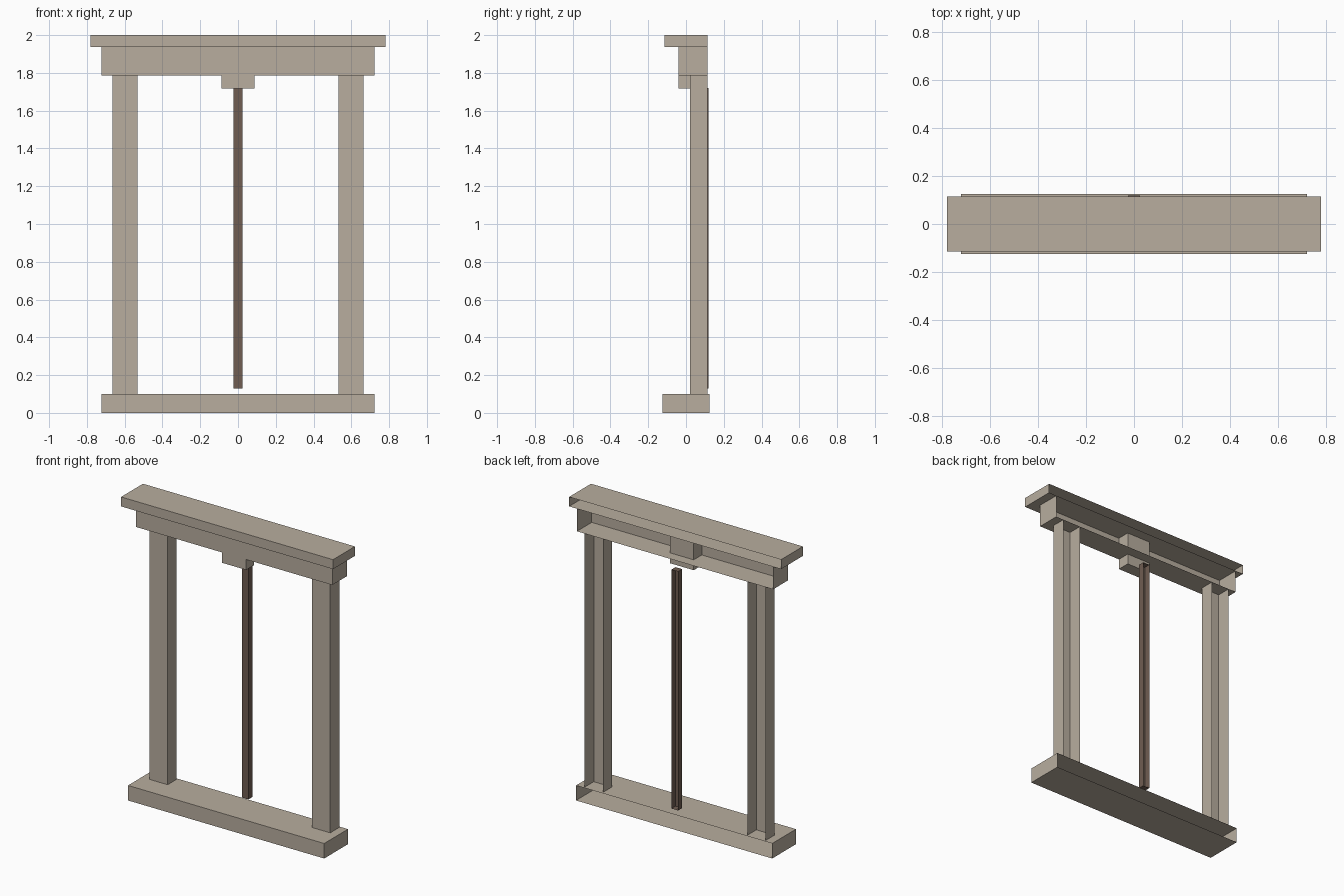
import bpy, bmesh

if "Cube" in bpy.data.objects:
    bpy.data.objects.remove(bpy.data.objects["Cube"])


def material(name, rgb):
    m = bpy.data.materials.new(name)
    m.diffuse_color = (*rgb, 1.0)
    m.use_nodes = True
    m.node_tree.nodes["Principled BSDF"].inputs["Base Color"].default_value = m.diffuse_color
    return m


stone = material("warm stone", (0.48, 0.42, 0.345))
wood = material("dark brown wood", (0.16, 0.11, 0.085))


def block(name, x, y, z, mat, open_back=True):
    """Flat-sided box from (min, max) ranges; the wall-facing +y side may be left open."""
    bm = bmesh.new()
    bmesh.ops.create_cube(bm, size=1.0)
    for v in bm.verts:
        for i, (lo, hi) in enumerate((x, y, z)):
            v.co[i] = lo if v.co[i] < 0 else hi
    bm.normal_update()
    if open_back:
        back = [f for f in bm.faces if f.normal.y > 0.9]
        bmesh.ops.delete(bm, geom=back, context='FACES_ONLY')
    mesh = bpy.data.meshes.new(name)
    bm.to_mesh(mesh)
    bm.free()
    mesh.materials.append(mat)
    ob = bpy.data.objects.new(name, mesh)
    bpy.context.collection.objects.link(ob)
    return ob


BACK = 0.115      # plane of the wall behind the surround
LINTEL_Z = 1.787  # underside of the lintel
CAP_Z = 1.937     # underside of the cornice

# Horizontal members
block("sill", (-0.722, 0.722), (-0.125, 0.125), (0.0, 0.1), stone)
block("lintel", (-0.722, 0.722), (-0.04, BACK), (LINTEL_Z, CAP_Z), stone)
block("cornice", (-0.78, 0.78), (-0.115, BACK), (CAP_Z, 2.0), stone)

# Side posts, mirrored left and right
for side, s in (("left", -1), ("right", 1)):
    xs = sorted((s * 0.532, s * 0.665))
    block(side + "_post", xs, (0.02, BACK), (0.1, LINTEL_Z), stone)

# Keystone, solid, running through the lintel
block("keystone", (-0.088, 0.088), (-0.04, 0.045), (1.718, CAP_Z), stone, open_back=False)

# Slender middle bar
block("middle_bar", (-0.024, 0.024), (0.075, 0.118), (0.13, 1.72), wood)
